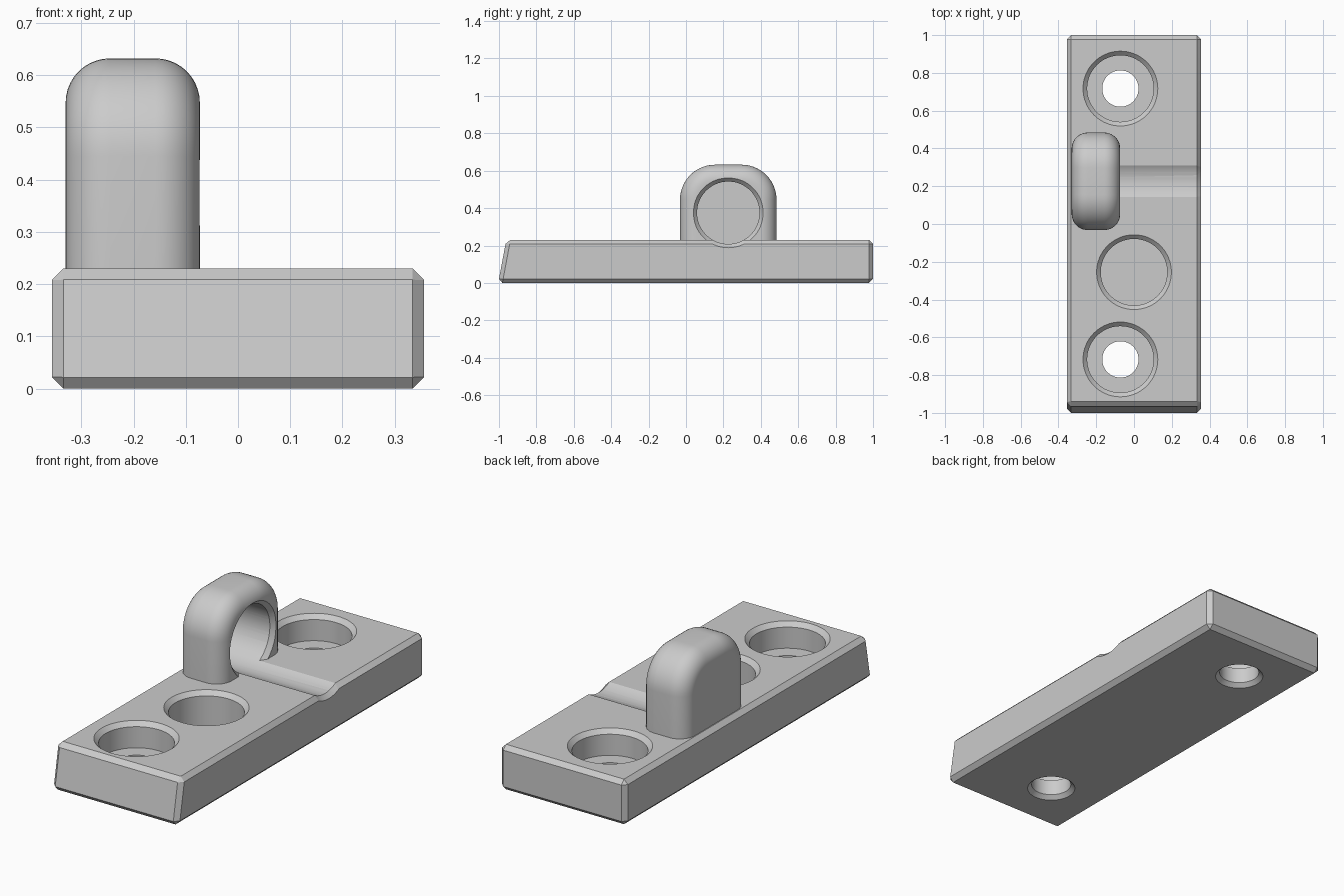
import bpy, bmesh, math
from mathutils import Matrix

if "Cube" in bpy.data.objects:
    bpy.data.objects.remove(bpy.data.objects["Cube"])

gray = bpy.data.materials.new("light gray")
gray.use_nodes = True
color = (0.6, 0.6, 0.6, 1)
gray.diffuse_color = color
gray.node_tree.nodes["Principled BSDF"].inputs["Base Color"].default_value = color

CHAMFER = 0.022
TOP = 0.23
BORE_Y, BORE_Z, BORE_R = 0.226, 0.375, 0.167


def make_object(name, bm):
    bmesh.ops.recalc_face_normals(bm, faces=bm.faces)
    mesh = bpy.data.meshes.new(name)
    bm.to_mesh(mesh)
    bm.free()
    mesh.materials.append(gray)
    obj = bpy.data.objects.new(name, mesh)
    bpy.context.collection.objects.link(obj)
    return obj


def box(x0, x1, y0, y1, z0, z1):
    bm = bmesh.new()
    bmesh.ops.create_cube(bm, size=1)
    bm.transform(Matrix.Translation(((x0 + x1) / 2, (y0 + y1) / 2, (z0 + z1) / 2))
                 @ Matrix.Diagonal((x1 - x0, y1 - y0, z1 - z0, 1)))
    return bm


def lathe(name, profile, matrix, sides=64):
    """Closed solid of revolution from (radius, height) points."""
    bm = bmesh.new()
    rings = [[bm.verts.new((r * math.cos(math.tau * i / sides),
                            r * math.sin(math.tau * i / sides), h))
              for i in range(sides)] for r, h in profile]
    for a, b in zip(rings, rings[1:]):
        for i in range(sides):
            j = (i + 1) % sides
            bm.faces.new((a[i], a[j], b[j], b[i]))
    bm.faces.new(rings[0])
    bm.faces.new(rings[-1])
    bm.transform(matrix)
    obj = make_object(name, bm)
    obj.hide_render = True
    return obj


def combine(target, tool, operation="DIFFERENCE"):
    mod = target.modifiers.new(operation.lower(), "BOOLEAN")
    mod.operation, mod.solver, mod.object = operation, "EXACT", tool
    bpy.context.view_layer.objects.active = target
    bpy.ops.object.modifier_apply(modifier=mod.name)
    bpy.data.objects.remove(tool)


# Chamfered plate with a sloping front end
bm = box(-0.356, 0.356, -1.004, 1, 0, TOP)
for v in bm.verts:
    if v.co.y < 0 and v.co.z > 0.1:
        v.co.y = -0.961
bmesh.ops.bevel(bm, geom=bm.edges[:], offset=CHAMFER, segments=1,
                affect="EDGES", profile=0.5)
plate = make_object("mounting_plate", bm)

# Rounded housing: large upper corners, then soft rims on both sides
bm = box(-0.33, -0.073, -0.032, 0.484, 0.12, 0.632)
upper = [e for e in bm.edges
         if all(v.co.z > 0.5 for v in e.verts)
         and abs(e.verts[0].co.y - e.verts[1].co.y) < 0.01]
bmesh.ops.bevel(bm, geom=upper, offset=0.187, segments=14,
                affect="EDGES", profile=0.5)
rims = [e for e in bm.edges
        if abs(e.verts[0].co.x - e.verts[1].co.x) < 0.001
        and not all(v.co.z < 0.13 for v in e.verts)]
bmesh.ops.bevel(bm, geom=rims, offset=0.085, segments=10,
                affect="EDGES", profile=0.5)
housing = make_object("housing", bm)

# Side bore, its chamfered mouth, and the groove it leaves in the plate
along_x = Matrix.Translation((0, BORE_Y, BORE_Z)) @ Matrix.Rotation(math.pi / 2, 4, "Y")


def flare(name, x):
    """Cone reaching the bore radius plus a chamfer at x."""
    return lathe(name, [(BORE_R - 0.02, x - 2 * CHAMFER),
                        (BORE_R + 0.06, x + 2 * CHAMFER)], along_x)


combine(housing, flare("housing_flare", -0.073))
combine(plate, flare("groove_flare", 0.356))
combine(plate, housing, "UNION")
combine(plate, lathe("bore", [(BORE_R, -0.3), (BORE_R, 0.5)], along_x))

# Two counterbored screw holes and one deep blind pocket
mouth = [(0.176, TOP - CHAMFER), (0.226, TOP + 0.028)]
screw = [(0.146, -0.03), (0.096, 0.02), (0.096, 0.1), (0.176, 0.1)] + mouth
for y in (-0.717, 0.717):
    combine(plate, lathe("screw_hole", screw, Matrix.Translation((-0.072, y, 0))))
combine(plate, lathe("pocket", [(0.176, 0.02)] + mouth, Matrix.Translation((0, -0.255, 0))))

# Smooth the curved surfaces, keep chamfers crisp
bpy.ops.object.select_all(action="DESELECT")
plate.select_set(True)
bpy.context.view_layer.objects.active = plate
bpy.ops.object.shade_smooth_by_angle(angle=math.radians(30))
